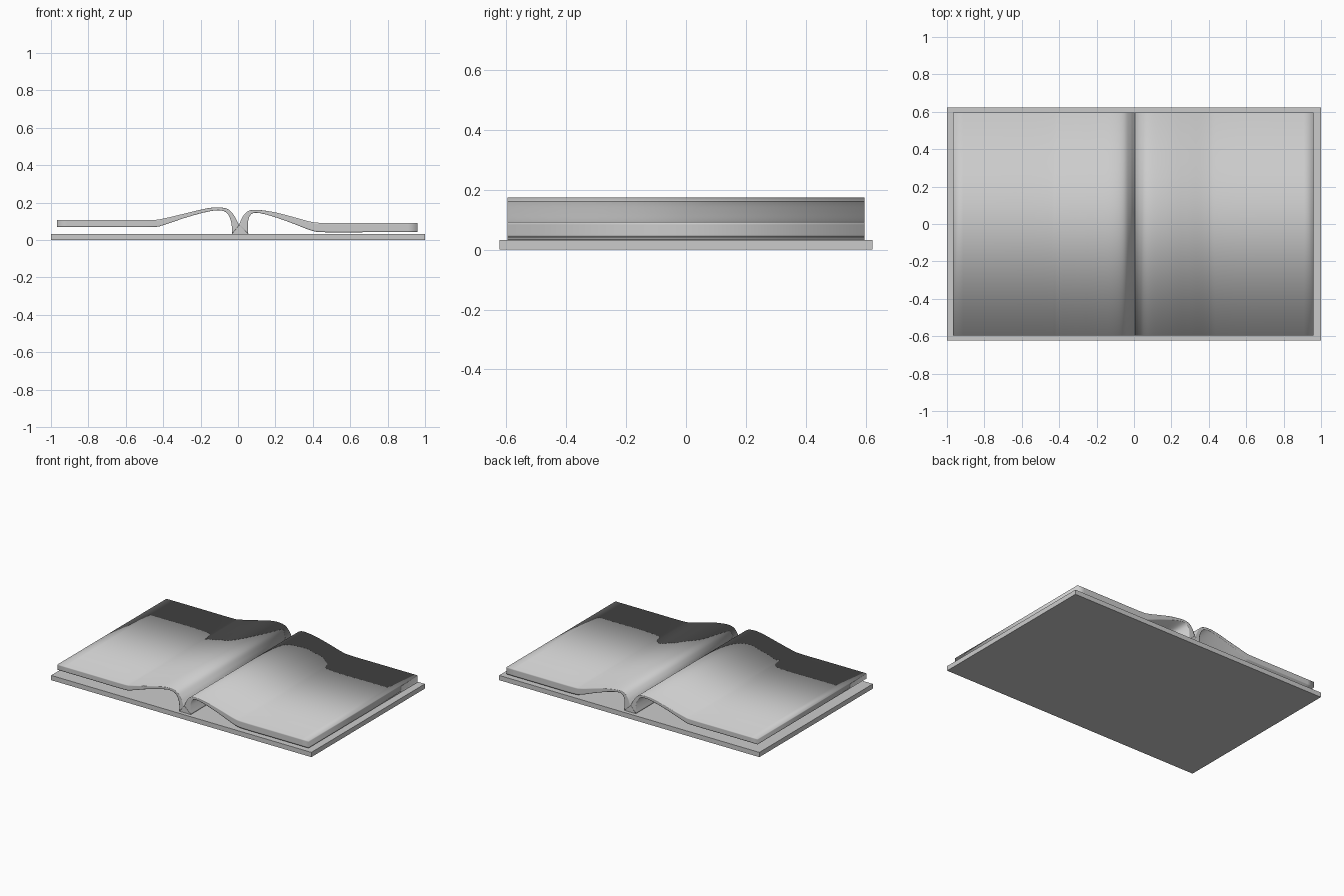
import bpy, bmesh
from mathutils import Vector

if "Cube" in bpy.data.objects:
    bpy.data.objects.remove(bpy.data.objects["Cube"])


def material(name, rgb):
    m = bpy.data.materials.new(name)
    m.diffuse_color = (*rgb, 1)
    m.use_nodes = True
    m.node_tree.nodes["Principled BSDF"].inputs["Base Color"].default_value = m.diffuse_color
    return m


GREY = material("plain grey", (0.6, 0.6, 0.6))
SHEETS = 6      # visible leaf layers in each page block
HALF = 0.597    # half the page height


def spline(pts, n=5):
    """Smooth curve through the points (Catmull-Rom)."""
    p = [Vector(q) for q in pts]
    p = [2 * p[0] - p[1]] + p + [2 * p[-1] - p[-2]]
    out = []
    for i in range(1, len(p) - 2):
        a, b, c, d = p[i - 1:i + 3]
        for k in range(n):
            t = k / n
            out.append(0.5 * (2 * b + (c - a) * t + (2 * a - 5 * b + 4 * c - d) * t * t
                              + (3 * b - a - 3 * c + d) * t ** 3))
    return out + [p[-2]]


def page_block(name, top, bottom):
    """Layered band between two profile curves, extruded along y."""
    t, b = spline(top), spline(bottom)
    bm = bmesh.new()
    rows = [[bm.verts.new((*(lambda q: (q.x, -HALF, q.y))(u.lerp(v, k / SHEETS)),))
             for u, v in zip(t, b)] for k in range(SHEETS + 1)]
    faces = [bm.faces.new((r[i], r[i + 1], s[i + 1], s[i]))
             for r, s in zip(rows, rows[1:]) for i in range(len(t) - 1)]
    ext = bmesh.ops.extrude_face_region(bm, geom=faces, use_keep_orig=True)
    moved = [g for g in ext["geom"] if isinstance(g, bmesh.types.BMVert)]
    bmesh.ops.translate(bm, verts=moved, vec=(0, 2 * HALF, 0))
    bmesh.ops.recalc_face_normals(bm, faces=bm.faces)
    me = bpy.data.meshes.new(name)
    bm.to_mesh(me)
    bm.free()
    me.materials.append(GREY)
    me.shade_smooth()
    ob = bpy.data.objects.new(name, me)
    bpy.context.collection.objects.link(ob)


# Flat cover board
bpy.ops.mesh.primitive_cube_add(size=1, location=(0, 0, 0.0165))
cover = bpy.context.object
cover.name = "cover"
cover.scale = (2, 1.246, 0.033)
cover.data.materials.append(GREY)

# Left pages, raised slightly above the cover
page_block("left_pages",
           [(-.968, .108), (-.7, .108), (-.46, .108), (-.4, .115), (-.28, .143), (-.17, .169),
            (-.1, .175), (-.05, .163), (-.02, .13), (-.004, .1), (.006, .08)],
           [(-.968, .07), (-.7, .07), (-.46, .07), (-.4, .08), (-.28, .12), (-.17, .15),
            (-.1, .159), (-.06, .146), (-.04, .11), (-.033, .07), (-.032, .033)])

# Right pages, resting just over the cover
page_block("right_pages",
           [(.96, .092), (.7, .092), (.46, .092), (.39, .098), (.29, .125), (.19, .15),
            (.1, .162), (.055, .155), (.028, .13), (.013, .1), (.006, .08)],
           [(.96, .042), (.7, .042), (.46, .042), (.39, .052), (.29, .09), (.19, .125),
            (.11, .145), (.073, .14), (.056, .11), (.053, .07), (.055, .033)])

# Bound spine wedge between the two blocks
bm = bmesh.new()
prof = [(-.032, .033), (.055, .033), (.006, .08)]
f = bm.faces.new([bm.verts.new((x, -HALF, z)) for x, z in prof])
ext = bmesh.ops.extrude_face_region(bm, geom=[f], use_keep_orig=True)
bmesh.ops.translate(bm, vec=(0, 2 * HALF, 0),
                    verts=[g for g in ext["geom"] if isinstance(g, bmesh.types.BMVert)])
bmesh.ops.recalc_face_normals(bm, faces=bm.faces)
me = bpy.data.meshes.new("spine_binding")
bm.to_mesh(me)
bm.free()
me.materials.append(GREY)
bpy.context.collection.objects.link(bpy.data.objects.new("spine_binding", me))
